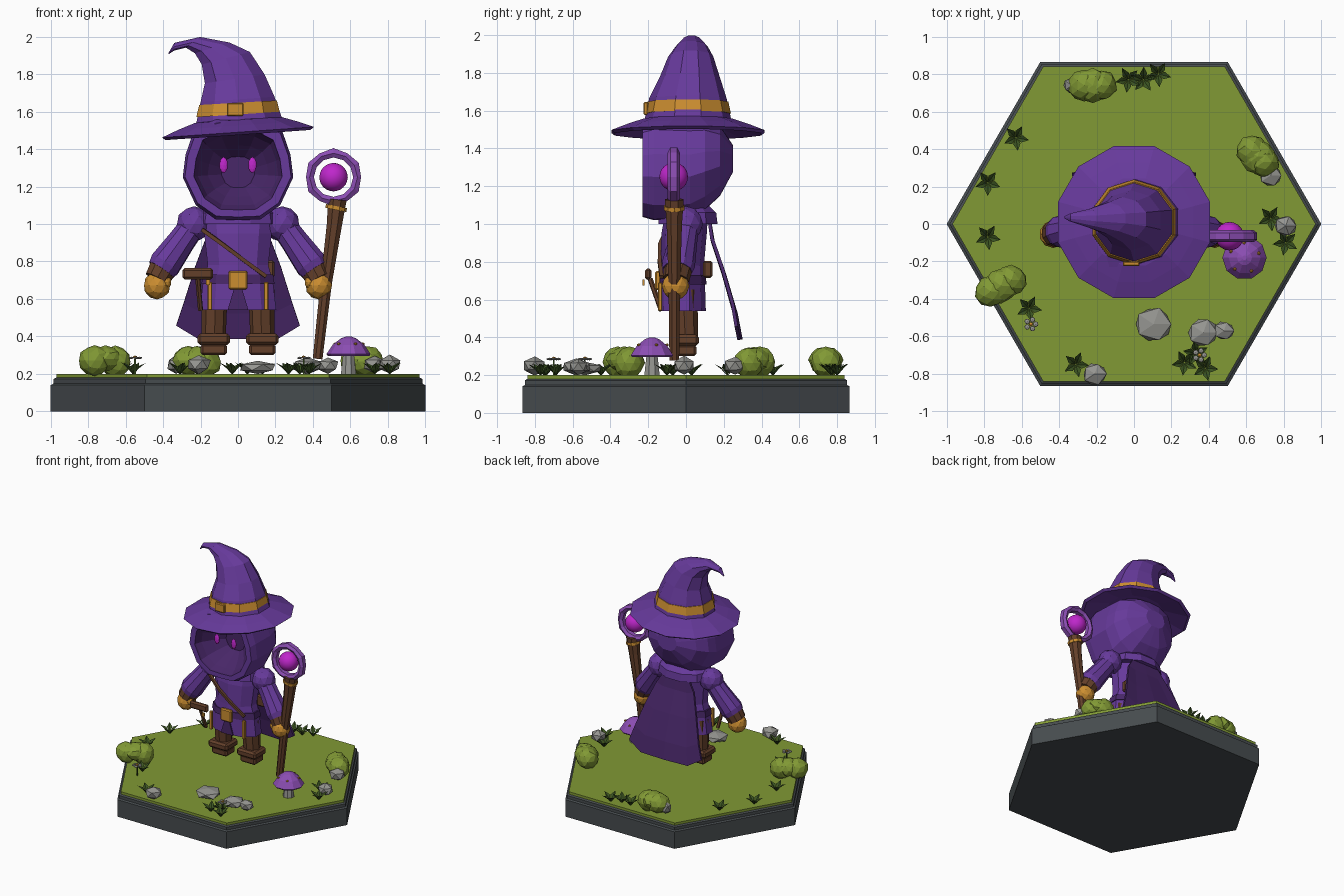
import bpy, bmesh, math, random
from mathutils import Vector, Matrix

if "Cube" in bpy.data.objects:
    bpy.data.objects.remove(bpy.data.objects["Cube"])

random.seed(4)
COLORS = {
    "purple": (0.135, 0.042, 0.33), "dark purple": (0.065, 0.02, 0.14),
    "light purple": (0.26, 0.075, 0.45), "gold": (0.60, 0.27, 0.03),
    "brown": (0.125, 0.05, 0.023), "grass green": (0.22, 0.32, 0.035),
    "leaf green": (0.045, 0.09, 0.016), "magenta": (0.52, 0.02, 0.60),
    "stone grey": (0.30, 0.30, 0.28), "slate": (0.062, 0.072, 0.078),
}
MAT = {}
for k, c in COLORS.items():
    MAT[k] = bpy.data.materials.new(k)
    MAT[k].diffuse_color = (*c, 1)
TAU = 2 * math.pi


def finish(name, bm, *mats):
    bmesh.ops.recalc_face_normals(bm, faces=bm.faces)
    me = bpy.data.meshes.new(name)
    bm.to_mesh(me)
    bm.free()
    for m in mats:
        me.materials.append(MAT[m])
    ob = bpy.data.objects.new(name, me)
    bpy.context.collection.objects.link(ob)
    return ob


def loft(name, rings, *mats, bands=None, caps=True, closed=False):
    """Skin a list of point rings; bands gives a material per segment."""
    bm = bmesh.new()
    vs = [[bm.verts.new(p) for p in r] for r in rings]
    n = len(vs[0])
    pairs = list(zip(vs, vs[1:])) + ([(vs[-1], vs[0])] if closed else [])
    for s, (a, b) in enumerate(pairs):
        for i in range(n):
            j = (i + 1) % n
            f = bm.faces.new((a[i], a[j], b[j], b[i]))
            f.material_index = bands[s] if bands else 0
    if caps and not closed:
        bm.faces.new(vs[0]).material_index = bands[0] if bands else 0
        bm.faces.new(vs[-1]).material_index = bands[-1] if bands else 0
    return finish(name, bm, *mats)


def ring(cx, cy, z, rx, ry, n, turn=0.0, tilt=0.0):
    out = []
    for i in range(n):
        a = TAU * i / n + turn
        x = rx * math.cos(a)
        out.append((cx + x, cy + ry * math.sin(a), z + tilt * x))
    return out


def tube(name, pts, radii, mat, n=8):
    pts = [Vector(p) for p in pts]
    rings = []
    for i, (p, r) in enumerate(zip(pts, radii)):
        d = pts[min(i + 1, len(pts) - 1)] - pts[max(i - 1, 0)]
        q = d.to_track_quat('Z', 'Y')
        rings.append([p + q @ Vector((r * math.cos(TAU * (k + .5) / n),
                                      r * math.sin(TAU * (k + .5) / n), 0)) for k in range(n)])
    return loft(name, rings, mat)


def box(name, loc, size, mat, bevel=0.0):
    bm = bmesh.new()
    bmesh.ops.create_cube(bm, size=1, matrix=Matrix.Translation(loc) @ Matrix.Diagonal((*size, 1)))
    if bevel:
        bmesh.ops.bevel(bm, geom=bm.edges[:], offset=bevel, segments=1, affect='EDGES')
    return finish(name, bm, mat)


def blob(name, parts, mat, sub=1, jitter=0.0):
    """Cluster of icospheres: (x, y, z, rx, ry, rz)."""
    bm = bmesh.new()
    for x, y, z, rx, ry, rz in parts:
        new = bmesh.ops.create_icosphere(bm, subdivisions=sub, radius=1)["verts"]
        for v in new:
            k = 1 + random.uniform(-jitter, jitter)
            v.co = Vector((x + v.co.x * rx * k, y + v.co.y * ry * k, z + v.co.z * rz * k))
    return finish(name, bm, mat)


# hexagonal base with a stepped edge and grass top
loft("base", [ring(0, 0, z, r, r, 6) for z, r in
              ((0, 1), (.14, 1), (.148, .985), (.172, .985), (.18, .97), (.2, .97))],
     "slate", "grass green", bands=[0, 0, 0, 0, 1])

# robe body with flared skirt
loft("robe", [ring(0, cy, z, rx, ry, 10, TAU / 20) for z, rx, ry, cy in
              ((.54, .215, .125, -.02), (.70, .195, .12, -.02), (.78, .17, .115, -.02),
               (.95, .19, .12, -.01), (1.03, .2, .115, 0), (1.09, .12, .09, 0))], "purple")
loft("collar", [ring(0, .01, z, r, r * .75, 10) for z, r in
                ((1.0, .22), (1.06, .21), (1.10, .15))], "purple")
loft("belt", [ring(0, -.02, z, r, r * .63, 10, TAU / 20) for z, r in
              ((.68, .205), (.73, .197))], "dark purple")
box("belt_buckle", (0, -.148, .70), (.10, .03, .10), "gold", .008)
loft("robe_opening", [[(-.02, y, .66), (.02, y, .66), (.055, y, .542), (-.055, y, .542)]
                      for y in (-.146, -.137)], "dark purple")
tube("shoulder_strap", [(-.19, -.10, .97), (-.08, -.137, .89), (.04, -.14, .80), (.15, -.13, .72)],
     [.014] * 4, "brown", 4)

# mirrored limbs and trim
for s, side in ((-1, "left"), (1, "right")):
    tube(side + "_leg", [(s * .13, 0, .40), (s * .125, -.01, .65)], [.065, .07], "brown")
    box(side + "_boot_cuff", (s * .13, -.01, .385), (.175, .155, .06), "brown", .015)
    box(side + "_boot", (s * .13, -.005, .33), (.14, .12, .06), "brown", .012)
    box(side + "_gold_trim", (s * .15, -.137, .615), (.025, .022, .15), "gold", .004)
    blob(side + "_shoulder", [(s * .235, 0, 1.0, .095, .09, .095)], "purple", 2)
    tube(side + "_sleeve", [(s * .235, 0, 1.0), (s * .30, -.015, .91), (s * .39, -.04, .785),
                            (s * .41, -.045, .755)], [.07, .075, .088, .078], "purple", 10)
    tube(side + "_cuff", [(s * .395, -.04, .775), (s * .432, -.053, .705)], [.078, .07], "brown", 10)
    blob(side + "_hand", [(s * .432, -.055, .672, .073, .073, .075),
                          (s * .385, -.08, .69, .03, .03, .035)], "gold", 2)

# hip tools
box("hip_tool_head", (-.215, -.20, .735), (.165, .035, .06), "brown", .012)
tube("hip_tool_handle", [(-.215, -.19, .71), (-.20, -.13, .54)], [.014, .014], "brown", 6)
box("hip_hook", (-.16, -.225, .69), (.02, .012, .03), "gold")
box("back_pouch", (.15, .115, .76), (.09, .05, .09), "brown", .01)

# cape hanging behind
rows = [(.10, 1.04, .13), (.17, .93, .145), (.23, .77, .20), (.29, .58, .255), (.33, .46, .275)]
bm = bmesh.new()
grid = []
for i, (w, z, y) in enumerate(rows):
    drop = .07 * i / 4
    grid.append([bm.verts.new((u * w, y + .025 * (1 - u * u) * i / 4,
                               z - drop * (1 if abs(u) < .9 else 0))) for u in (-1, -.65, 0, .65, 1)])
for a, b in zip(grid, grid[1:]):
    for i in range(4):
        bm.faces.new((a[i], a[i + 1], b[i + 1], b[i]))
cape = finish("cape", bm, "dark purple")
sol = cape.modifiers.new("thickness", 'SOLIDIFY')
sol.thickness = .018

# hood lofted front to back, with a hollow dark face
half = [(0, -.25), (.12, -.245), (.225, -.17), (.295, -.02), (.28, .10), (.235, .23), (.12, .29)]
outline = half + [(0, .30)] + [(-x, z) for x, z in reversed(half[1:])]
hood = [(-.03, .3, .30), (-.10, .55, .50), (-.17, .73, .68), (-.215, .79, .76), (-.23, .80, .78),
        (-.23, .96, .93), (-.17, 1, 1), (.02, 1, .97), (.10, .95, .88), (.18, .76, .68), (.25, .3, .25)]
loft("hood", [[(x * sx, y, 1.27 + .07 * max(0, (y - .02) / .23) + z * sz) for x, z in outline]
              for y, sx, sz in hood], "purple", "dark purple",
     bands=[1, 1, 1, 1, 0, 0, 0, 0, 0, 0])
for s in (-1, 1):
    blob("eye", [(s * .077, -.165, 1.315, .023, .012, .043)], "magenta", 2)

# hat: tilted brim, bent cone, band and buckle
loft("hat_brim", [ring(0, .01, z, r, r, 12, TAU / 24, .07) for r, z in
                  ((.20, 1.53), (.40, 1.475), (.42, 1.49), (.33, 1.525), (.24, 1.555), (.20, 1.56))],
     "purple", closed=True)


def span(lx, lz, rx, rz, cy, ry, n=10, grow=0.0):
    """Slanted ring between a left and a right edge point."""
    m = Vector(((lx + rx) / 2, cy, (lz + rz) / 2))
    h = Vector(((rx - lx) / 2, 0, (rz - lz) / 2))
    h *= 1 + grow / h.length
    return [m + h * math.cos(TAU * (i + .5) / n) + Vector((0, (ry + grow) * math.sin(TAU * (i + .5) / n), 0))
            for i in range(n)]


loft("hat_cone", [span(*p) for p in (
    (-.24, 1.51, .255, 1.545, .01, .235), (-.21, 1.65, .205, 1.68, .01, .205),
    (-.185, 1.75, .15, 1.80, .02, .16), (-.20, 1.85, .07, 1.92, .025, .12),
    (-.235, 1.91, -.04, 1.97, .03, .085), (-.28, 1.94, -.20, 2.0, .03, .05),
    (-.34, 1.925, -.34, 1.968, .035, .022), (-.372, 1.905, -.37, 1.915, .035, .006))], "purple")
loft("hat_band", [span(-.228, 1.57, .228, 1.60, .01, .222, grow=.006),
                  span(-.212, 1.635, .212, 1.66, .01, .208, grow=.006)], "gold")
box("hat_buckle", (-.015, -.212, 1.612), (.09, .025, .07), "gold", .006)

# staff with ring and orb
tube("staff", [(.425, -.062, .28), (.47, -.062, .68), (.515, -.062, 1.0), (.53, -.062, 1.13)],
     [.028, .033, .044, .054], "brown")
tube("staff_collar", [(.522, -.062, 1.075), (.526, -.062, 1.095)], [.057, .057], "gold", 10)
rings = []
for i in range(12):
    a = TAU * i / 12
    d = Vector((math.cos(a), 0, math.sin(a)))
    w = .155 if i % 2 else .147
    rings.append([Vector((.51, -.065 + y, 1.25)) + d * r for r, y in
                  ((.105, -.018), (.128, -.032), (w, -.018), (w, .018), (.128, .032), (.105, .018))])
loft("staff_ring", rings, "light purple", closed=True)
orb = blob("staff_orb", [(.51, -.065, 1.25, .076, .076, .076)], "magenta", 3)
for p in orb.data.polygons:
    p.use_smooth = True

# mushroom with small spots
tube("mushroom_stem", [(.59, -.18, .19), (.59, -.18, .32)], [.045, .03], "stone grey")
loft("mushroom_cap", [ring(.59, -.18, z, r, r, 10) for z, r in
                      ((.315, .04), (.295, .11), (.305, .118), (.355, .085), (.39, .04), (.40, .012))],
     "light purple")
blob("mushroom_spots", [(.59 + .08 * math.cos(a), -.18 + .08 * math.sin(a), .36, .01, .01, .008)
                        for a in (.3, 1.6, 2.7, 4.0, 5.2)], "gold")

# bushes
for x, y, dx, dy in ((-.71, -.33, .055, .03), (-.22, .74, .045, .0), (.66, .36, .03, -.03)):
    blob("bush", [(x - dx, y - dy, .27, .085, .085, .08), (x + dx, y + dy, .265, .085, .08, .085),
                  (x, y, .28, .09, .09, .07)], "grass green", 2, .06)

# rocks
for x, y, r, h in ((-.33, .74, .05, .05), (.73, .26, .065, .05), (.81, -.01, .065, .05), (.105, -.535, .105, .035),
                   (.37, -.58, .09, .045), (.48, -.57, .06, .045), (-.21, -.80, .07, .05)):
    blob("rock", [(x, y, .20 + h, r, r * .92, h)], "stone grey", 1, .08)


# leafy tufts: four outward blades each
def tuft(x, y):
    bm = bmesh.new()
    turn = random.uniform(0, TAU)
    for k in range(5):
        a = turn + TAU * k / 5
        d, t = Vector((math.cos(a), math.sin(a), 0)), Vector((-math.sin(a), math.cos(a), 0))
        o, up = Vector((x, y, .195)), Vector((0, 0, 1))
        root, tip = bm.verts.new(o), bm.verts.new(o + d * .07 + up * .065)
        mid = bm.verts.new(o + d * .032 + up * .035)
        for s in (-1, 1):
            e = bm.verts.new(o + d * .032 + t * s * .02 + up * .045)
            bm.faces.new((root, mid, e))
            bm.faces.new((mid, tip, e))
    finish("leaf_tuft", bm, "leaf green")


for p in ((-.63, .46), (-.78, .22), (-.78, -.07), (-.56, -.45), (-.31, -.75), (.27, -.74), (.33, -.69),
          (.38, -.77), (.73, .03), (.81, -.10), (-.03, .77), (.05, .77), (.13, .80)):
    tuft(*p)

# little flowers
for x, y in ((-.55, -.535), (.35, -.70)):
    tube("flower_stem", [(x, y, .2), (x, y, .28)], [.006, .006], "leaf green", 4)
    blob("flower_petals", [(x + .025 * math.cos(TAU * k / 5), y + .025 * math.sin(TAU * k / 5), .285,
                            .016, .016, .007) for k in range(5)], "stone grey")
    blob("flower_centre", [(x, y, .29, .012, .012, .008)], "gold")

for m in bpy.data.materials:
    if m.users and not m.is_grease_pencil:
        m.use_nodes = True
        m.node_tree.nodes["Principled BSDF"].inputs["Base Color"].default_value = m.diffuse_color
